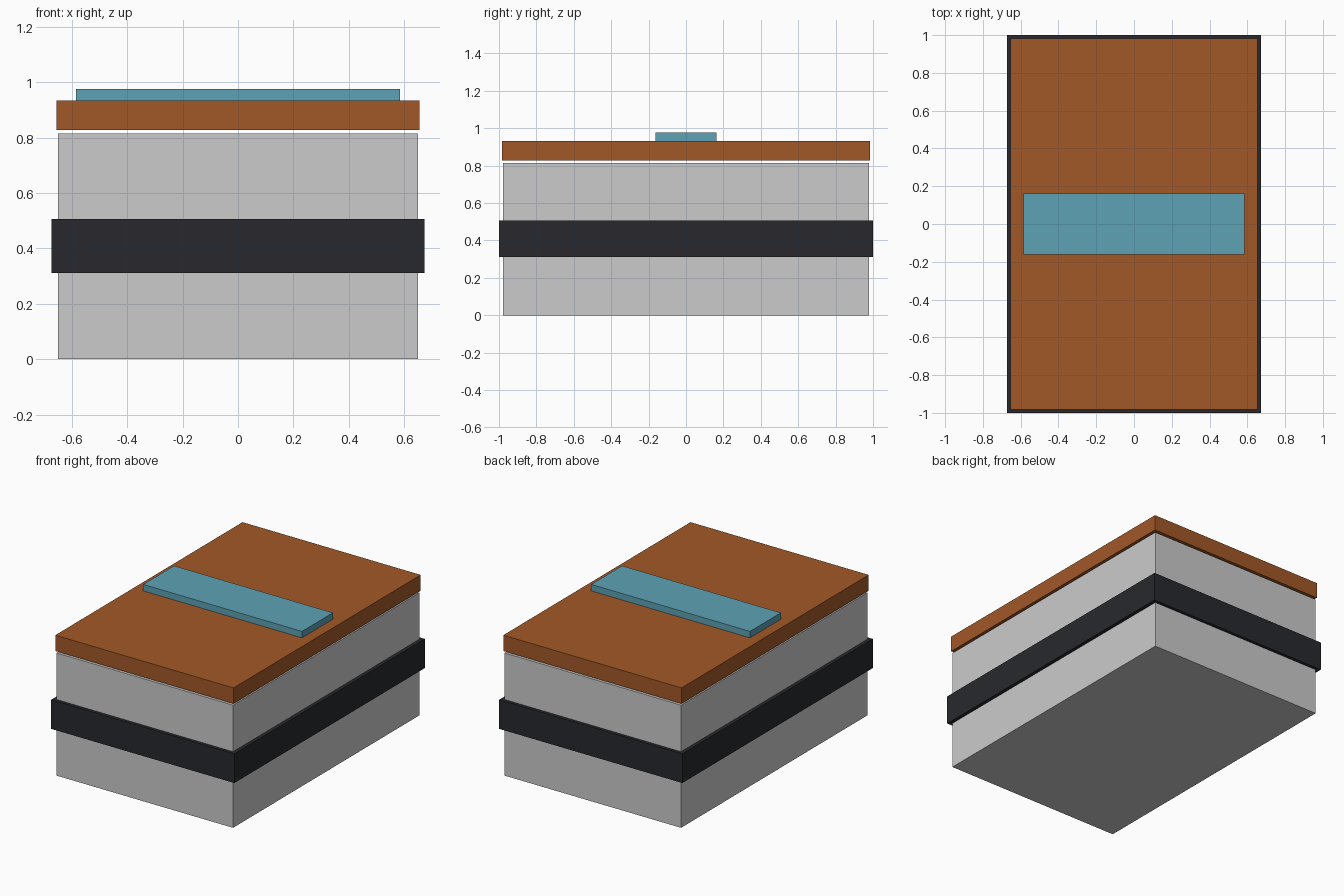
import bpy

if "Cube" in bpy.data.objects:
    bpy.data.objects.remove(bpy.data.objects["Cube"])


def material(name, rgb):
    mat = bpy.data.materials.new(name)
    mat.diffuse_color = (*rgb, 1)
    mat.use_nodes = True
    mat.node_tree.nodes["Principled BSDF"].inputs["Base Color"].default_value = mat.diffuse_color
    return mat


def box(name, width, depth, z0, z1, mat=None):
    """Centred box spanning z0 to z1."""
    bpy.ops.mesh.primitive_cube_add(size=1, location=(0, 0, (z0 + z1) / 2))
    obj = bpy.context.object
    obj.name = name
    obj.scale = (width, depth, z1 - z0)
    bpy.ops.object.transform_apply(location=False, rotation=False, scale=True)
    if mat:
        obj.data.materials.append(mat)
    return obj


dark = material("dark_band", (0.021, 0.022, 0.027))
rust = material("rust_lid", (0.36, 0.098, 0.021))
teal = material("teal_strip", (0.11, 0.36, 0.46))

# Main body, with the band wrapped around its middle
box("body", 1.298, 1.958, 0.0, 0.815)
box("band", 1.346, 2.0, 0.312, 0.506, dark)

# Lid floating just above the body, with a strip on top
box("lid", 1.31, 1.966, 0.828, 0.933, rust)
box("top_strip", 1.168, 0.324, 0.933, 0.976, teal)
